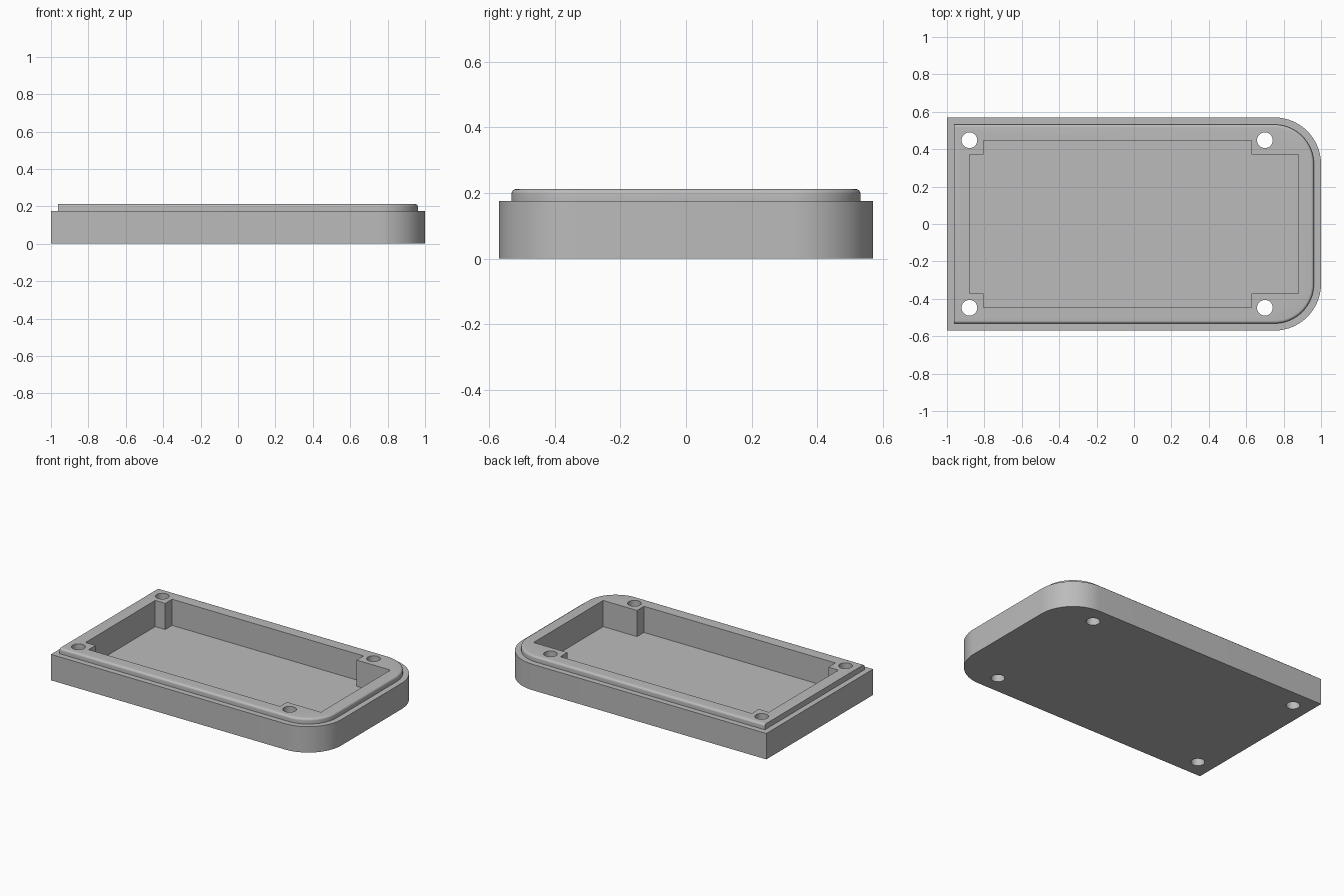
import bpy
import bmesh
from math import cos, sin, pi

HALF_X, HALF_Y, CORNER = 1.0, 0.57, 0.25
SHOULDER, TOP, FLOOR = 0.175, 0.212, 0.035
LIP, FILLET = 0.038, 0.015

cube = bpy.data.objects.get("Cube")
if cube:
    bpy.data.objects.remove(cube, do_unlink=True)

grey = bpy.data.materials.new("light grey")
grey.use_nodes = True
colour = (0.5, 0.5, 0.5, 1)
grey.diffuse_color = colour
grey.node_tree.nodes["Principled BSDF"].inputs["Base Color"].default_value = colour


def outline(inset, left_inset, steps=16):
    """Plan with square left corners and round right corners."""
    r, cx, cy = CORNER - inset, HALF_X - CORNER, HALF_Y - CORNER
    half = [(cx + r * cos(a), cy + r * sin(a))
            for a in (pi / 2 * i / steps for i in range(steps + 1))]
    half.append((left_inset - HALF_X, HALF_Y - inset))
    return half + [(x, -y) for x, y in reversed(half)]


def add_stack(bm, levels):
    """Join (z, outline) levels into a closed solid."""
    rings = [[bm.verts.new((x, y, z)) for x, y in pts] for z, pts in levels]
    for low, high in zip(rings, rings[1:]):
        for i in range(len(low)):
            j = (i + 1) % len(low)
            bm.faces.new((low[i], low[j], high[j], high[i]))
    bm.faces.new(rings[0][::-1])
    bm.faces.new(rings[-1])


def make_object(name, bm):
    bmesh.ops.recalc_face_normals(bm, faces=bm.faces[:])
    mesh = bpy.data.meshes.new(name)
    bm.to_mesh(mesh)
    bm.free()
    mesh.materials.append(grey)
    obj = bpy.data.objects.new(name, mesh)
    bpy.context.collection.objects.link(obj)
    return obj


# Case body: wall, shoulder, raised lip with a rounded edge on all but the left end
bm = bmesh.new()
levels = [(0, outline(0, 0)), (SHOULDER, outline(0, 0)),
          (SHOULDER, outline(LIP, LIP))]
for i in range(7):
    a = pi / 2 * i / 6
    levels.append((TOP - FILLET * (1 - sin(a)),
                   outline(LIP + FILLET * (1 - cos(a)), LIP)))
add_stack(bm, levels)
case = make_object("case_tray", bm)

# Cutter: cavity that leaves a screw post in each corner, plus four through holes
bm = bmesh.new()
left, right, post_l, post_r = -0.88, 0.88, -0.805, 0.627
wide, narrow = 0.446, 0.372
half = [(right, narrow), (post_r, narrow), (post_r, wide),
        (post_l, wide), (post_l, narrow), (left, narrow)]
cavity = half + [(x, -y) for x, y in reversed(half)]
add_stack(bm, [(FLOOR, cavity), (0.3, cavity)])
for hx in (-0.88, 0.70):
    for hy in (-0.448, 0.448):
        circle = [(hx + 0.042 * cos(2 * pi * i / 32), hy + 0.042 * sin(2 * pi * i / 32))
                  for i in range(32)]
        add_stack(bm, [(-0.1, circle), (0.3, circle)])
cutter = make_object("cavity_cutter", bm)
cutter.hide_render = True

cut = case.modifiers.new("cavity_and_holes", 'BOOLEAN')
cut.operation = 'DIFFERENCE'
cut.solver = 'EXACT'
cut.object = cutter

bpy.ops.object.select_all(action='DESELECT')
case.select_set(True)
bpy.context.view_layer.objects.active = case
bpy.ops.object.modifier_apply(modifier=cut.name)
bpy.data.objects.remove(cutter, do_unlink=True)
bpy.ops.object.shade_smooth_by_angle(angle=pi / 6)
